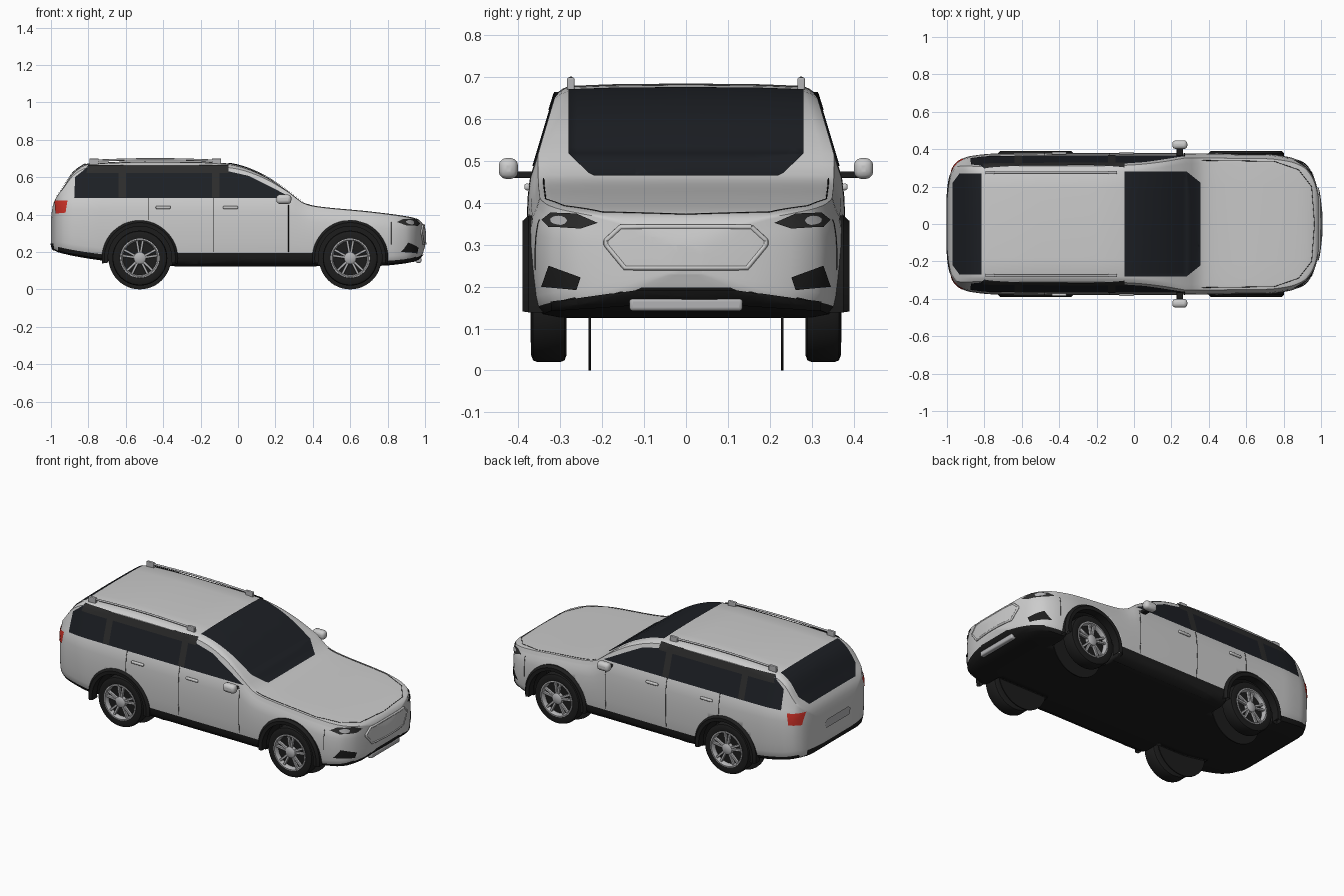
import bpy, bmesh
from math import sin, cos, pi, radians
from mathutils import Vector, Matrix
from mathutils.bvhtree import BVHTree

if "Cube" in bpy.data.objects:
    bpy.data.objects.remove(bpy.data.objects["Cube"])


def material(name, c):
    m = bpy.data.materials.new(name)
    m.diffuse_color = (*c, 1)
    m.use_nodes = True
    m.node_tree.nodes["Principled BSDF"].inputs["Base Color"].default_value = m.diffuse_color
    return m


PAINT = material("paint", (.75, .75, .75))
BLACK = material("black_trim", (.012, .012, .012))
GLASS = material("dark_glass", (.012, .014, .018))
PILLAR = material("pillar", (.025, .025, .025))
METAL = material("metal", (.45, .45, .46))
RED = material("red_lens", (.6, .03, .02))


def finish(bm, name, mat, mirror=False, bevel=0, angle=35):
    me = bpy.data.meshes.new(name)
    bm.to_mesh(me)
    bm.free()
    ob = bpy.data.objects.new(name, me)
    bpy.context.collection.objects.link(ob)
    me.materials.append(mat)
    if bevel:
        b = ob.modifiers.new("bevel", 'BEVEL')
        b.width, b.segments = bevel, 3
    if mirror:
        ob.modifiers.new("mirror", 'MIRROR').use_axis = (False, True, False)
    bpy.ops.object.select_all(action='DESELECT')
    ob.select_set(True)
    bpy.context.view_layer.objects.active = ob
    bpy.ops.object.shade_smooth_by_angle(angle=radians(angle))
    return ob


def table(pts):
    """Smooth monotone interpolation through (x, value) points."""
    n = len(pts)
    d = [(pts[i+1][1]-pts[i][1])/(pts[i+1][0]-pts[i][0]) for i in range(n-1)]
    m = [d[0]] + [2*a*b/(a+b) if a*b > 0 else 0 for a, b in zip(d, d[1:])] + [d[-1]]

    def f(x):
        i = next((k for k in range(n-1) if x <= pts[k+1][0]), n-2)
        h = pts[i+1][0]-pts[i][0]
        t = min(max((x-pts[i][0])/h, 0), 1)
        return ((1+2*t)*(1-t)**2*pts[i][1] + t*(1-t)**2*h*m[i]
                + t*t*(3-2*t)*pts[i+1][1] + t*t*(t-1)*h*m[i+1])
    return f


# Body outline along x: top line, bottom line, half width
top = table([(-1, .38), (-.995, .42), (-.985, .465), (-.935, .545), (-.87, .635), (-.8, .673),
             (-.5, .685), (-.2, .683), (-.05, .673), (.02, .658), (.14, .608), (.277, .518),
             (.357, .46), (.42, .445), (.7, .417), (.85, .398), (.93, .384), (.97, .37),
             (.99, .345), (1, .30)])
bottom = table([(-1, .25), (-.99, .215), (-.95, .195), (-.7, .15), (-.5, .125), (.75, .126),
                (.9, .14), (.96, .16), (.985, .185), (1, .23)])
width = table([(-1, .14), (-.992, .22), (-.975, .29), (-.94, .335), (-.88, .362), (-.75, .376),
               (0, .379), (.7, .374), (.82, .36), (.9, .33), (.95, .275), (.98, .19),
               (.993, .11), (1, .04)])
LOWER = [(0, 0), (.5, 0), (.82, 0), (.93, .03), (.97, .1), (.985, .2), (.995, .35),
         (1, .5), (1, .65), (.993, .8), (.98, .92), (.955, 1)]


def section(x):
    w, zb, zt = width(x), bottom(x), top(x)
    zs = min(.49, zt-.03)
    u, b = zt-zs, .955*w
    r = b-.3*u
    half = [(w*a, zb+(zs-zb)*t) for a, t in LOWER]
    half += [(b-.3*u*t, zs+u*t) for t in (.25, .5, .75, .88)]
    half += [(r*.97, zs+u*.94), (r*.92, zs+u*.97), (r*.6, zs+u*.99), (0, zt)]
    return half + [(-y, z) for y, z in half[-2:0:-1]]


bm = bmesh.new()
rings = [[bm.verts.new((sin(pi/2*(i/45-1)), y, z)) for y, z in section(sin(pi/2*(i/45-1)))]
         for i in range(91)]
for a, b in zip(rings, rings[1:]):
    for j in range(len(a)):
        k = (j+1) % len(a)
        bm.faces.new((a[j], a[k], b[k], b[j]))
bm.faces.new(rings[0])
bm.faces.new(rings[-1])
bmesh.ops.recalc_face_normals(bm, faces=bm.faces)
skin = BVHTree.FromBMesh(bm)
body = finish(bm, "body", PAINT)
body.data.materials.append(BLACK)

# Wheel wells cut out of the body
WHEELS, AXLE = (-.525, .6), .167
bm = bmesh.new()
for cx in WHEELS:
    for s in (1, -1):
        bmesh.ops.create_cone(bm, cap_ends=True, segments=48, radius1=.176, radius2=.176, depth=.3,
                              matrix=Matrix.Translation((cx, s*.375, AXLE)) @ Matrix.Rotation(pi/2, 4, 'X'))
cutter = finish(bm, "well_cutter", BLACK)
cutter.hide_render = True
mod = body.modifiers.new("wells", 'BOOLEAN')
mod.object, mod.operation, mod.solver = cutter, 'DIFFERENCE', 'EXACT'
bpy.context.view_layer.objects.active = body
bpy.ops.object.modifier_apply(modifier="wells")
bpy.data.objects.remove(cutter)
for p in body.data.polygons:
    c = p.center
    well = any((c.x-cx)**2+(c.z-AXLE)**2 < .178**2 for cx in WHEELS)
    p.material_index = int(well or (p.normal.z < -.35 and c.z < .22))


def project(p, axis, sign, off):
    """Drop a 2D point onto the body along an axis."""
    q = list(p)
    q.insert(axis, 2*sign)
    d = Vector((0, 0, 0))
    d[axis] = -sign
    loc, nor, _, _ = skin.ray_cast(Vector(q), d)
    return loc + nor*off if loc else None


def patch(name, poly, axis, sign, mat, off=.004, mirror=False):
    bm = bmesh.new()
    vs = []
    for p in poly:
        q = list(p)
        q.insert(axis, 0)
        vs.append(bm.verts.new(q))
    f = bm.faces.new(vs)
    f.normal_update()
    if f.normal[axis]*sign < 0:
        f.normal_flip()
    bmesh.ops.triangulate(bm, faces=bm.faces)
    for k in {0, 1, 2}-{axis}:
        n = Vector((0, 0, 0))
        n[k] = 1
        for i in range(-50, 51):
            bmesh.ops.bisect_plane(bm, geom=bm.verts[:]+bm.edges[:]+bm.faces[:],
                                   plane_co=n*(i*.02), plane_no=n)
    for v in bm.verts[:]:
        loc = project([c for k, c in enumerate(v.co) if k != axis], axis, sign, off)
        if loc:
            v.co = loc
        else:
            bm.verts.remove(v)
    return finish(bm, name, mat, mirror, angle=60)


def tube(name, pts, r, mat, mirror=False, closed=False):
    cu = bpy.data.curves.new(name, 'CURVE')
    cu.dimensions, cu.bevel_depth, cu.bevel_resolution = '3D', r, 2
    s = cu.splines.new('POLY')
    s.points.add(len(pts)-1)
    for q, p in zip(s.points, pts):
        q.co = (*p, 1)
    s.use_cyclic_u = closed
    s.use_smooth = True
    cu.use_fill_caps = True
    ob = bpy.data.objects.new(name, cu)
    bpy.context.collection.objects.link(ob)
    cu.materials.append(mat)
    if mirror:
        ob.modifiers.new("mirror", 'MIRROR').use_axis = (False, True, False)


def seam(name, poly, axis, sign, r=.0015, mat=BLACK, mirror=False, off=0):
    pts = [Vector(a).lerp(Vector(b), i/12) for a, b in zip(poly, poly[1:]) for i in range(12)]
    pts = [project(p, axis, sign, off) for p in pts+[Vector(poly[-1])]]
    tube(name, [p for p in pts if p], r, mat, mirror)


def sym(half):
    return half + [(-a, b) for a, b in half[::-1]]


# Glass and pillars
patch("side_windows", [(-.875, .487), (-.87, .6), (-.82, .64), (-.8, .66), (-.05, .66), (-.05, .63),
                       (.06, .605), (.16, .555), (.29, .487)], 1, 1, GLASS, mirror=True)
for x in (-.62, -.12):
    patch("window_pillar", [(x-.02, .49), (x+.02, .49), (x+.02, .65), (x-.02, .65)], 1, 1, PILLAR, .006, True)
patch("upper_window_trim", [(-.81, .62), (-.05, .62), (-.05, .66), (-.8, .66)], 1, 1, PILLAR, .006, True)
patch("windshield", [(-.05, .28), (.28, .28), (.355, .22), (.355, -.22), (.28, -.28), (-.05, -.28)], 2, 1, GLASS)
patch("rear_window", [(-.815, .27), (-.93, .27), (-.967, .22), (-.967, -.22), (-.93, -.27), (-.815, -.27)],
      2, 1, GLASS)

# Front end
patch("headlight", [(.21, .352), (.26, .374), (.32, .376), (.342, .358), (.325, .342), (.25, .338)],
      0, 1, PILLAR, mirror=True)
patch("headlight_lens", [(.3+.02*cos(i*pi/8), .357+.012*sin(i*pi/8)) for i in range(16)], 0, 1, METAL, .007, True)
patch("fog_light", [(.25, .222), (.325, .25), (.342, .2), (.26, .192)], 0, 1, BLACK, mirror=True)
grille = sym([(.155, .342), (.19, .31), (.19, .3), (.145, .245)])
patch("grille_panel", grille, 0, 1, PAINT, .006)
seam("grille_frame", grille+grille[:1], 0, 1, .006, PAINT, off=.003)
patch("front_lip", sym([(.12, .192), (.32, .165), (.32, .145), (.1, .16)]), 0, 1, BLACK)

# Rear end and sills
patch("tail_light", [(-.978, .475), (-.91, .475), (-.92, .41), (-.972, .405)], 1, 1, RED, mirror=True)
patch("rear_plate", sym([(.1, .375), (.12, .36), (.11, .325)]), 0, -1, METAL, .006)
patch("rear_lower_trim", sym([(.26, .245), (.26, .21)]), 0, -1, BLACK)
patch("sill", [(-.34, .128), (.42, .128), (.4, .195), (-.33, .195)], 1, 1, BLACK, .005, True)

# Panel seams
for x, z0, z1 in ((-.13, .2, .487), (-.48, .37, .487), (.82, .24, .36), (.27, .2, .47)):
    seam("door_seam", [(x, z0), (x, z1)], 1, 1, mirror=True)
seam("hood_seam", [(.36, .34), (.75, .335), (.88, .29), (.95, .2), (.965, 0)], 2, 1, mirror=True)


def box(name, c, size, mat, mirror=True, bevel=.004, rot=Matrix()):
    bm = bmesh.new()
    bmesh.ops.create_cube(bm, size=1, matrix=Matrix.Translation(c) @ rot @ Matrix.Diagonal((*size, 1)))
    return finish(bm, name, mat, mirror, bevel)


box("skid_plate", (.965, 0, .157), (.03, .27, .03), METAL, False, .008)
for x in (-.4, -.04):
    box("door_handle", (x, .379, .438), (.08, .014, .016), PAINT, bevel=.006)

# Mirrors and roof rails
box("mirror_housing", (.245, .424, .482), (.08, .046, .05), PAINT, bevel=.018)
box("mirror_arm", (.245, .38, .467), (.035, .07, .016), BLACK)
for x in (-.77, -.115):
    box("rail_foot", (x, .275, .682), (.05, .018, .034), METAL)
tube("roof_rail", [(-.77+.655*i/12, .275, .688+.008*sin(pi*i/12)) for i in range(13)], .006, METAL, True)


def lathe(name, prof, cx, mat, a0=0, a1=360, n=48, closed=False):
    """Sweep (radius, y) points around a wheel axle."""
    bm = bmesh.new()
    rows = []
    for i in range(n+1):
        a = radians(a0+(a1-a0)*i/n)
        rows.append([bm.verts.new((cx+r*cos(a), y, AXLE+r*sin(a))) for r, y in prof])
    m = len(prof)
    for a, b in zip(rows, rows[1:]):
        for j in range(m if closed else m-1):
            bm.faces.new((a[j], a[(j+1) % m], b[(j+1) % m], b[j]))
    bmesh.ops.remove_doubles(bm, verts=bm.verts, dist=1e-5)
    bmesh.ops.recalc_face_normals(bm, faces=bm.faces)
    return finish(bm, name, mat, True)


# Wheels, liners and arch flares
for cx in WHEELS:
    lathe("tyre", [(0, .287), (.095, .287), (.13, .285), (.143, .29), (.147, .3), (.147, .355), (.143, .365),
                   (.13, .37), (.106, .367), (.1, .345), (0, .345)], cx, BLACK)
    lathe("rim", [(.107, .362), (.105, .37), (.098, .371), (.092, .36), (.09, .345)], cx, METAL)
    lathe("hub", [(.034, .345), (.032, .364), (.024, .37), (0, .371)], cx, METAL, n=24)
    for i in range(10):
        a = 2*pi*(i//2)/5 + pi/2 + (.17 if i % 2 else -.17)
        box("spoke", (cx+.062*cos(a), .356, AXLE+.062*sin(a)), (.076, .016, .013), METAL,
            bevel=.003, rot=Matrix.Rotation(-a, 4, 'Y'))
    lathe("wheel_liner", [(0, .227), (.167, .227), (.167, .233), (0, .233)], cx, BLACK)
    lathe("arch_flare", [(.17, .34), (.17, .388), (.19, .39), (.203, .376), (.203, .34)], cx, BLACK,
          -8, 188, closed=True)
